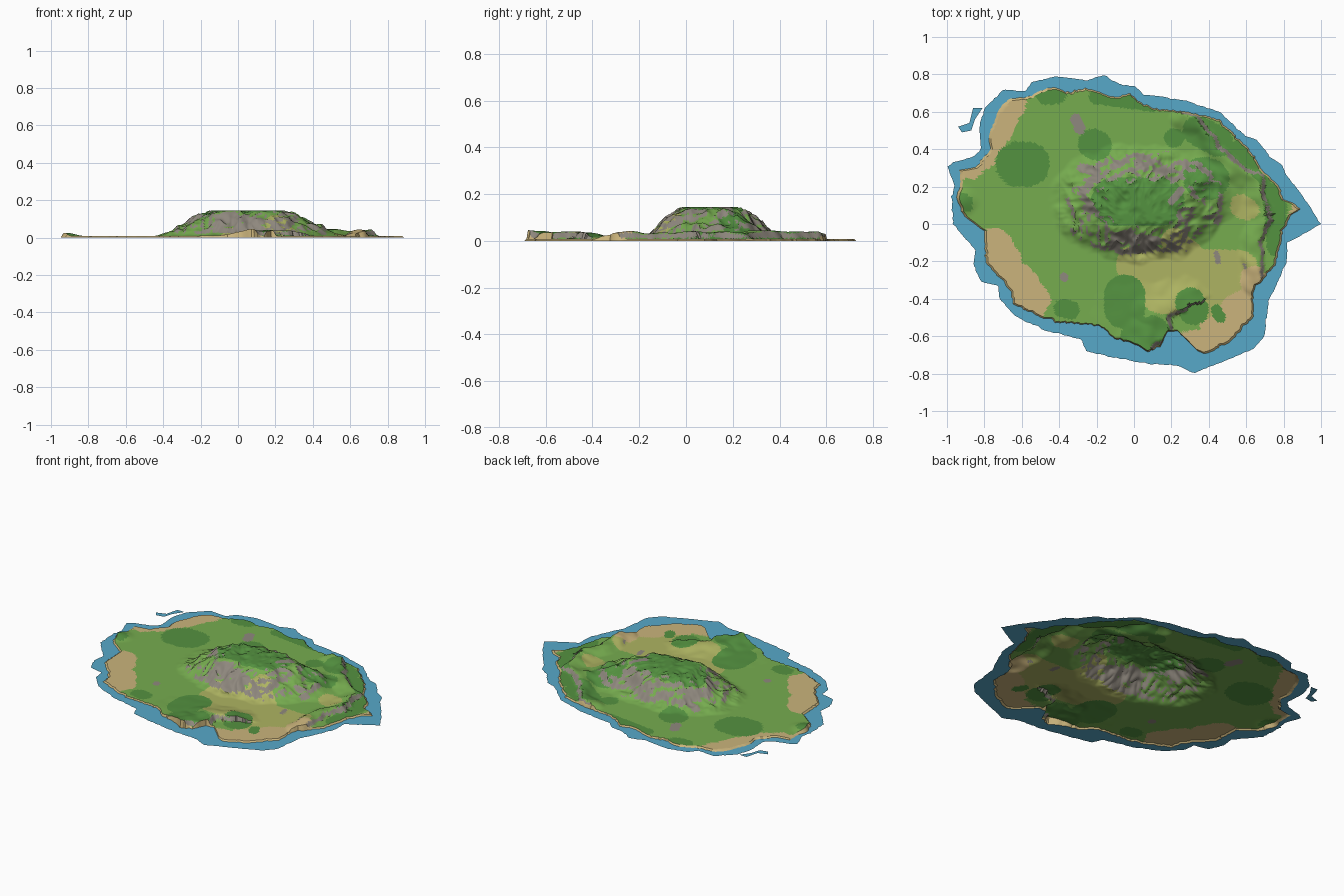
import bpy
import bmesh
import math
from mathutils import Vector, noise

if "Cube" in bpy.data.objects:
    bpy.data.objects.remove(bpy.data.objects["Cube"], do_unlink=True)

SPOKES, RINGS = 420, 84
BASE = 0.006

# Shore outlines, counter-clockwise, in hundredths
WATER = [(100, 0), (92, 13), (81, 27), (80, 31), (73, 36), (66, 45), (60, 47),
         (46, 60), (28, 66), (5, 70), (0, 74), (-8, 75), (-16, 80), (-25, 77),
         (-42, 79), (-55, 76), (-58, 71), (-70, 72), (-80, 62), (-83, 52),
         (-82, 40), (-86, 36), (-97, 33), (-100, 31), (-96, 20), (-98, 15),
         (-97, 0), (-85, -14), (-86, -22), (-82, -31), (-73, -33), (-72, -40),
         (-63, -50), (-48, -57), (-28, -62), (-26, -68), (-14, -71), (8, -75),
         (24, -76), (32, -80), (47, -74), (64, -67), (70, -60), (72, -42),
         (82, -20), (82, -10), (90, -6)]
LAND = [(84, 4), (89, 8), (86, 11), (80, 13), (78, 20), (68, 30), (64, 38),
        (52, 50), (46, 56), (30, 60), (12, 62), (2, 66), (-2, 70), (-10, 68),
        (-26, 73), (-36, 71), (-44, 74), (-58, 68), (-68, 67), (-72, 62),
        (-78, 48), (-77, 40), (-86, 30), (-94, 29), (-93, 22), (-95, 14),
        (-92, 5), (-80, -4), (-80, -20), (-66, -36), (-65, -43), (-50, -50),
        (-42, -53), (-24, -54), (-16, -56), (-12, -61), (2, -65), (8, -69),
        (14, -66), (18, -58), (24, -58), (34, -68), (38, -70), (52, -63),
        (64, -50), (64, -36), (76, -22), (80, -4)]

# Cliff lines; the steep side lies to the left of the direction of travel
EAST_CLIFF = [(28, 58), (38, 52), (44, 40), (54, 32), (66, 24), (69, 12),
              (71, 2), (66, -8), (66, -30)]
SOUTH_CLIFF = [(26, -45), (17, -48), (17, -58), (8, -66)]

# Ground patches: two end points and a radius, in hundredths
BEACHES = [(-64, 66, -75, 43, 6), (-77, 36, -92, 27, 5), (-76, -12, -56, -41, 10),
           (40, -63, 61, -42, 9), (64, -28, 61, -40, 6), (28, -62, 36, -64, 6),
           (86, 8, 90, 8, 4)]
DRY = [(0, -22, 56, -24, 10), (15, -35, 48, -38, 13), (57, 10, 61, 8, 6),
       (22, -10, 30, -18, 8)]
BUSHES = [(-62, 32, -57, 32, 12), (-47, 70, -42, 70, 6), (-22, 43, -20, 42, 8),
          (-5, -38, -5, -45, 11), (30, -42, 32, -46, 8), (37, 25, 40, 24, 11),
          (21, 46, 22, 46, 5), (34, 50, 45, 44, 8), (-38, -45, -34, -46, 5),
          (-93, 12, -91, 11, 5), (-10, 12, 14, 12, 13), (2, -60, 10, -58, 9),
          (75, 16, 77, -12, 6), (56, 40, 70, 26, 5), (-20, 68, 10, 64, 4),
          (44, -46, 46, -50, 3)]
STONES = [(-31, 56, -29, 51, 3), (-28, 30, -20, 28, 2.5), (-11, 31, -8, 32, 2),
          (2, 32, 6, 30, 2), (-38, -28, -37, -29, 2), (44, -16, 45, -20, 1.5),
          (-10, -7, 12, -9, 2.5), (20, 12, 25, 18, 2)]


def scaled(points):
    return [tuple(v / 100 for v in p) for p in points]


WATER, LAND, EAST_CLIFF, SOUTH_CLIFF, BEACHES, DRY, BUSHES, STONES = map(
    scaled, (WATER, LAND, EAST_CLIFF, SOUTH_CLIFF, BEACHES, DRY, BUSHES, STONES))


def wobble(x, y, scale, seed=0.0):
    return noise.noise(Vector((x * scale, y * scale, seed)))


def shore_radius(outline, angle, rough):
    """Distance from the centre to an outline, roughened a little."""
    c, s = math.cos(angle), math.sin(angle)
    best = 0
    for a, b in zip(outline, outline[1:] + outline[:1]):
        ca, cb = c * a[1] - s * a[0], c * b[1] - s * b[0]
        if ca * cb <= 0 and ca != cb:
            u = ca / (ca - cb)
            best = max(best, c * (a[0] + (b[0] - a[0]) * u) + s * (a[1] + (b[1] - a[1]) * u))
    return best - rough * abs(wobble(c * best, s * best, 28))


def segment_distance(x, y, ax, ay, bx, by):
    """Distance to a segment and the side of it (positive is left)."""
    dx, dy = bx - ax, by - ay
    px, py = x - ax, y - ay
    t = max(0, min(1, (px * dx + py * dy) / (dx * dx + dy * dy)))
    return math.hypot(px - t * dx, py - t * dy), dx * py - dy * px


def smooth(t):
    t = max(0, min(1, t))
    return t * t * (3 - 2 * t)


def cliff(x, y, path, height, inner, outer):
    d, side = min(segment_distance(x, y, *a, *b) for a, b in zip(path, path[1:]))
    return height * smooth(1 - d / (outer if side > 0 else inner))


def hill(x, y, cx, cy, radius, height):
    return height * smooth(1 - math.hypot(x - cx, y - cy) / radius)


def ground_height(x, y):
    dx, dy = x - 0.03, y - 0.11
    d = math.hypot(dx / (0.5 if dx < 0 else 0.52), dy / 0.34)
    d += 0.10 * wobble(x, y, 7) + 0.05 * wobble(x, y, 18)
    mountain = smooth((1 - d) / 0.72)
    crag = abs(wobble(x, y, 9, 3)) + 0.5 * abs(wobble(x, y, 22, 5))
    z = 0.138 * mountain + 0.035 * (0.3 - crag) * smooth(4 * mountain * (1.15 - mountain))
    z += hill(x, y, 0.40, 0.20, 0.24, 0.035) + hill(x, y, -0.92, 0.12, 0.11, 0.018)
    z += hill(x, y, -0.02, -0.50, 0.3, 0.008)
    wx, wy = x + 0.025 * wobble(x, y, 14, 1), y + 0.025 * wobble(x, y, 14, 2)
    rise = max(cliff(wx, wy, EAST_CLIFF, 0.036, 0.11, 0.035),
               cliff(wx, wy, SOUTH_CLIFF, 0.036, 0.2, 0.035))
    z += rise * (0.9 + 0.35 * wobble(x, y, 11, 8))
    return max(0.002, min(0.139, z + 0.002 * wobble(x, y, 12, 4))) + BASE


def inside(patches, x, y):
    return any(segment_distance(x, y, *p[:4])[0] < p[4] for p in patches)


def material(name, code):
    rgb = [int(code[i:i + 2], 16) / 255 for i in (0, 2, 4)]
    colour = [((v + 0.055) / 1.055) ** 2.4 for v in rgb] + [1]
    mat = bpy.data.materials.new(name)
    mat.use_nodes = True
    mat.diffuse_color = colour
    shader = mat.node_tree.nodes["Principled BSDF"]
    shader.inputs["Base Color"].default_value = colour
    shader.inputs["Roughness"].default_value = 0.9
    return mat


def finish(bm, name, mats):
    bm.normal_update()
    mesh = bpy.data.meshes.new(name)
    bm.to_mesh(mesh)
    bm.free()
    obj = bpy.data.objects.new(name, mesh)
    for mat in mats:
        mesh.materials.append(mat)
    bpy.context.collection.objects.link(obj)
    return obj


def bridge(bm, first, second):
    for i in range(len(first)):
        j = (i + 1) % len(first)
        bm.faces.new((first[i], second[i], second[j], first[j]))


grass = material("grass green", "76AC4F")
bush = material("dark green", "549240")
dry = material("dry grass", "AEB462")
sand = material("sand", "CBB47C")
rock = material("grey rock", "8F887E")
sea = material("shallow water blue", "57A9C9")

angles = [2 * math.pi * i / SPOKES for i in range(SPOKES)]
shore = [shore_radius(LAND, a, 0.02) for a in angles]
surf = [max(r + 0.012, shore_radius(WATER, a, 0.012)) for a, r in zip(angles, shore)]

# Island: rings that follow the shore, lifted to the ground height
bm = bmesh.new()
centre = bm.verts.new((0, 0, ground_height(0, 0)))
previous = None
for k in range(1, RINGS + 1):
    t = k / RINGS
    ring = []
    for a, r in zip(angles, shore):
        # rings become round towards the middle
        reach = t * (r * t + 0.72 * (1 - t))
        x, y = reach * math.cos(a), reach * math.sin(a)
        ring.append(bm.verts.new((x, y, 0 if k == RINGS else ground_height(x, y))))
    if previous:
        bridge(bm, previous, ring)
    else:
        for i in range(SPOKES):
            bm.faces.new((centre, ring[i], ring[(i + 1) % SPOKES]))
    previous = ring
edge = set(previous)
bm.normal_update()

# Ground colours: rock on steep faces, then beaches, bushes and dry grass
for f in bm.faces:
    x, y, z = f.calc_center_median()
    shore_face = any(v in edge for v in f.verts)
    if shore_face:
        f.material_index = 3
    elif f.normal.z < 0.77 + 0.13 * wobble(x, y, 10, 6) and z > 0.012:
        f.material_index = 4
    elif inside(STONES, x, y):
        f.material_index = 4
    elif inside(BUSHES, x, y):
        f.material_index = 1
    elif inside(BEACHES, x + 0.03 * wobble(x, y, 16), y + 0.03 * wobble(x, y, 16, 7)):
        f.material_index = 3
    elif inside(DRY, x + 0.02 * wobble(x, y, 12), y):
        f.material_index = 2
island = finish(bm, "island_ground", [grass, bush, dry, sand, rock])
bpy.context.view_layer.objects.active = island
island.select_set(True)
bpy.ops.object.shade_smooth_by_angle(angle=math.radians(30))

# Shallow water: a flat band round the shore
bm = bmesh.new()
bands = [[bm.verts.new((r * math.cos(a), r * math.sin(a), 0)) for a, r in zip(angles, radii)]
         for radii in (shore, surf)]
bridge(bm, *bands)
finish(bm, "shallow_water", [sea])

# Detached strip of shallows off the north-west shore
bm = bmesh.new()
strip = [(-81, 62), (-86, 62), (-88, 54), (-94, 52), (-92, 49), (-87, 50), (-85, 56)]
bm.faces.new([bm.verts.new((x, y, 0)) for x, y in scaled(strip)])
finish(bm, "water_strip", [sea])
